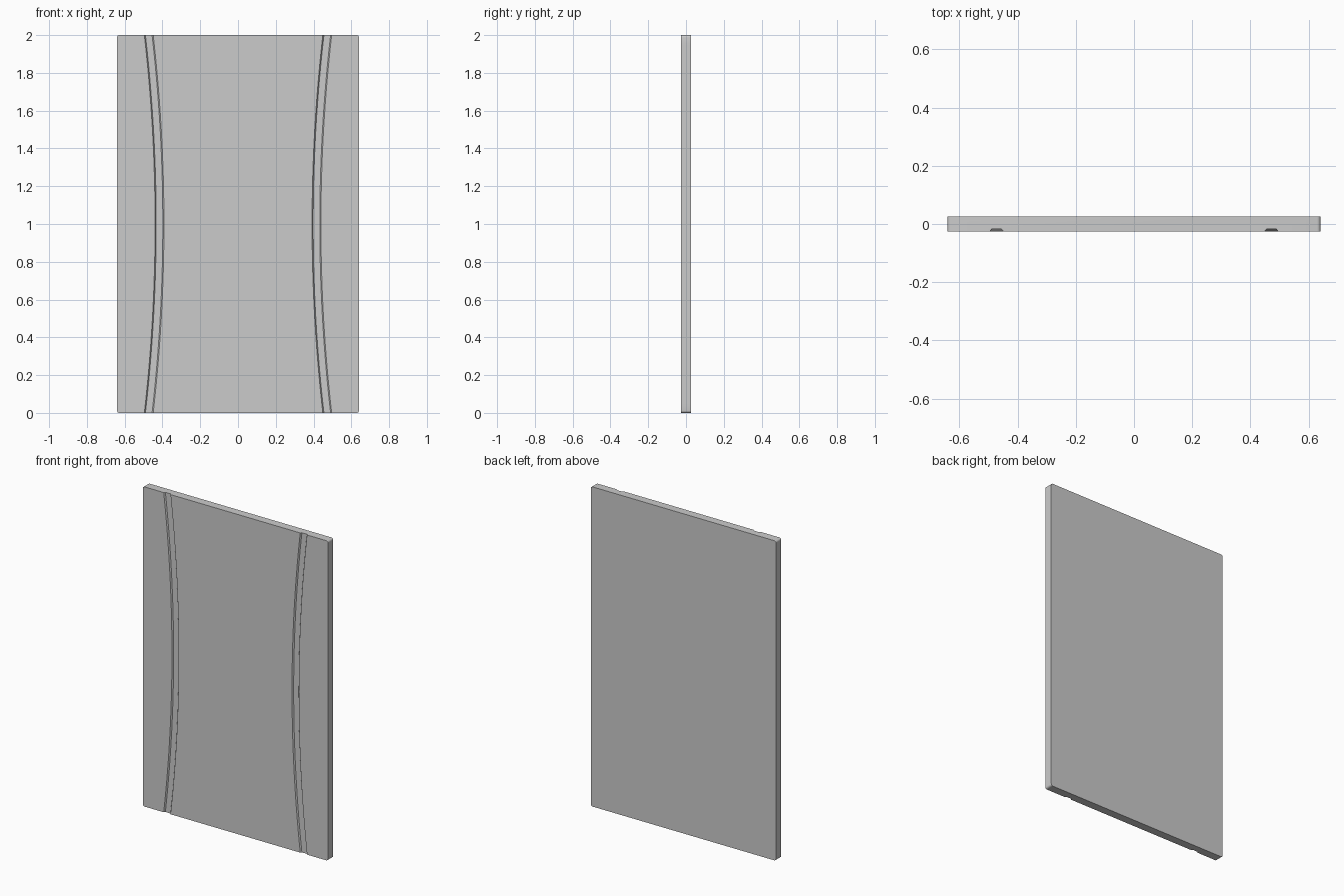
import bpy, bmesh, math

if "Cube" in bpy.data.objects:
    bpy.data.objects.remove(bpy.data.objects["Cube"])

HALF_W, HALF_D, H = 0.641, 0.026, 2.0
CORNER = 0.012            # rounded corners of the outline
DEPTH, SLOPE = 0.008, 0.006
SAG = 0.057               # inward bow of the grooves
RADIUS = (1 + SAG * SAG) / (2 * SAG)


def half_width(z):
    d = min(z, H - z)
    if d >= CORNER:
        return HALF_W
    return HALF_W - CORNER + math.sqrt(CORNER ** 2 - (CORNER - d) ** 2)


def section(z):
    """Closed horizontal section of the panel with two front grooves."""
    w = half_width(z)
    outer = 0.439 + RADIUS - math.sqrt(RADIUS ** 2 - (z - 1) ** 2)
    inner = outer - 0.047
    f = -HALF_D
    half = [(inner, f), (inner + SLOPE, f + DEPTH),
            (outer - SLOPE, f + DEPTH), (outer, f), (w, f), (w, HALF_D)]
    return [(-x, y) for x, y in reversed(half)] + half


# Heights: fine steps at the rounded corners, even steps along the bow
ends = [CORNER * (1 - math.cos(math.pi / 2 * i / 4)) for i in range(5)]
heights = ends + [H * i / 40 for i in range(1, 40)] + [H - e for e in reversed(ends)]

# Loft the panel
bm = bmesh.new()
rings = [[bm.verts.new((x, y, z)) for x, y in section(z)] for z in heights]
n = len(rings[0])
for a, b in zip(rings, rings[1:]):
    for i in range(n):
        j = (i + 1) % n
        bm.faces.new((a[i], a[j], b[j], b[i]))
bm.faces.new(list(reversed(rings[0])))
bm.faces.new(rings[-1])
bmesh.ops.recalc_face_normals(bm, faces=bm.faces)
mesh = bpy.data.meshes.new("grooved_panel")
bm.to_mesh(mesh)
bm.free()

panel = bpy.data.objects.new("grooved_panel", mesh)
bpy.context.collection.objects.link(panel)
bpy.context.view_layer.objects.active = panel
panel.select_set(True)
bpy.ops.object.shade_smooth_by_angle(angle=math.radians(30))
